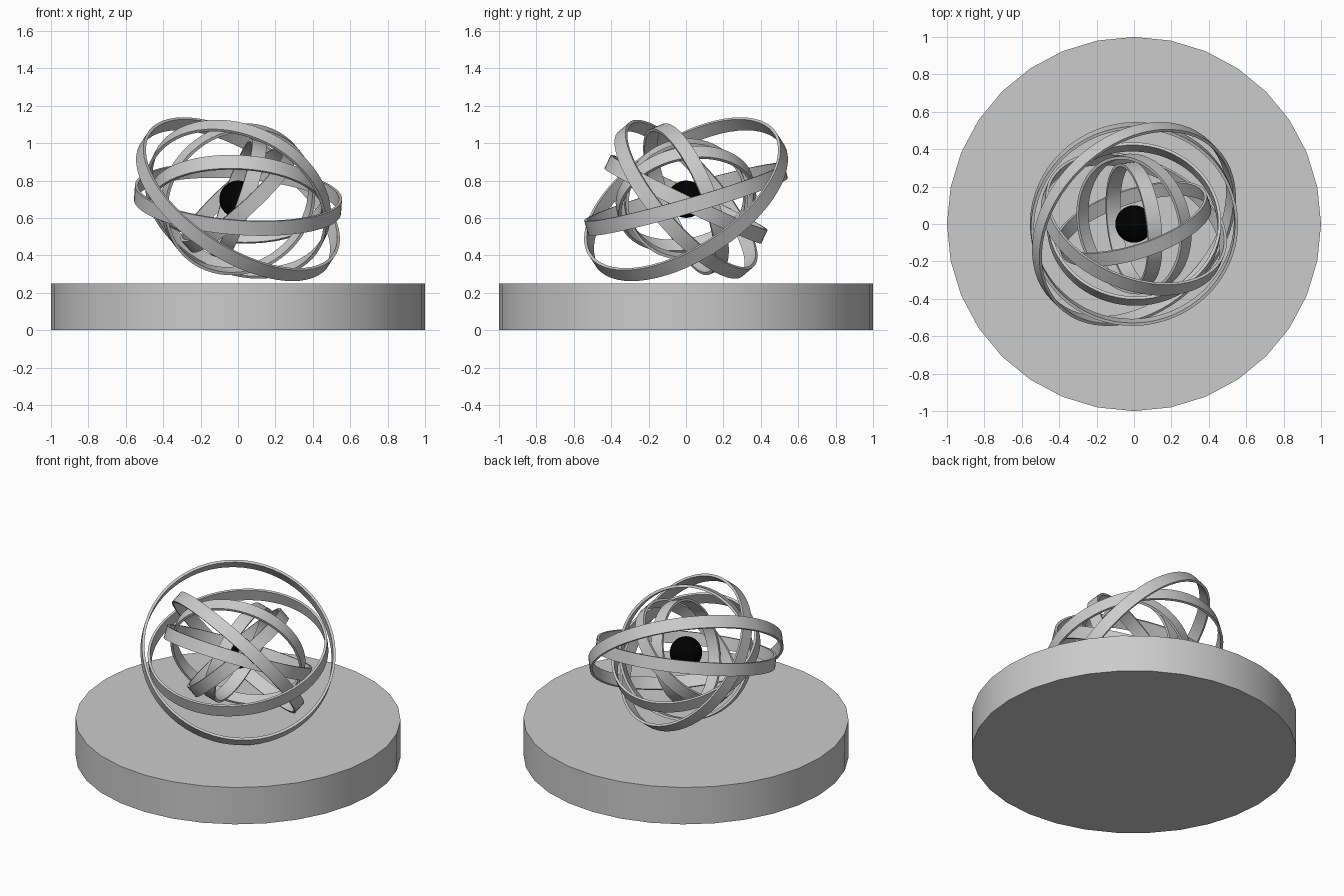
import bpy, bmesh, math
from mathutils import Vector

if "Cube" in bpy.data.objects:
    bpy.data.objects.remove(bpy.data.objects["Cube"])

CENTRE = Vector((0, 0, 0.7))
WIDTH, THICK, SEGS = 0.08, 0.016, 64


def smooth(obj):
    bpy.ops.object.select_all(action='DESELECT')
    obj.select_set(True)
    bpy.context.view_layer.objects.active = obj
    bpy.ops.object.shade_smooth_by_angle(angle=math.radians(35))


def band(name, radius, normal):
    # flat hoop: rectangular section swept round the axis "normal"
    bm = bmesh.new()
    section = [(radius, -WIDTH / 2), (radius, WIDTH / 2),
               (radius - THICK, WIDTH / 2), (radius - THICK, -WIDTH / 2)]
    loops = []
    for i in range(SEGS):
        a = 2 * math.pi * i / SEGS
        loops.append([bm.verts.new((r * math.cos(a), r * math.sin(a), z)) for r, z in section])
    for i in range(SEGS):
        p, q = loops[i], loops[(i + 1) % SEGS]
        for j in range(4):
            k = (j + 1) % 4
            bm.faces.new((p[j], q[j], q[k], p[k]))
    bmesh.ops.recalc_face_normals(bm, faces=bm.faces)
    mesh = bpy.data.meshes.new(name)
    bm.to_mesh(mesh)
    bm.free()
    obj = bpy.data.objects.new(name, mesh)
    bpy.context.collection.objects.link(obj)
    obj.rotation_mode = 'QUATERNION'
    obj.rotation_quaternion = Vector((0, 0, 1)).rotation_difference(Vector(normal).normalized())
    obj.location = CENTRE
    smooth(obj)


# round base
bpy.ops.mesh.primitive_cylinder_add(vertices=32, radius=1, depth=0.25, location=(0, 0, 0.125))
base = bpy.context.object
base.name = "base"
smooth(base)

# black core
bpy.ops.mesh.primitive_uv_sphere_add(segments=32, ring_count=16, radius=0.1, location=CENTRE)
core = bpy.context.object
core.name = "core"
smooth(core)
black = bpy.data.materials.new("black")
black.diffuse_color = (0.0, 0.0, 0.0, 1)
black.use_nodes = True
black.node_tree.nodes["Principled BSDF"].inputs["Base Color"].default_value = black.diffuse_color
core.data.materials.append(black)

# nested rings, outermost first: axis of each
axes = [
    (0.48, -0.48, 0.73),
    (0.07, -0.275, 0.96),
    (0.31, 0.72, 0.62),
    (0.04, 0.43, 0.90),
    (-0.29, 0.89, 0.36),
    (-0.66, -0.18, 0.73),
    (0.92, 0.12, -0.32),
]
for i, axis in enumerate(axes):
    band(f"ring_{i + 1}", 0.6 - 0.045 * i, axis)
